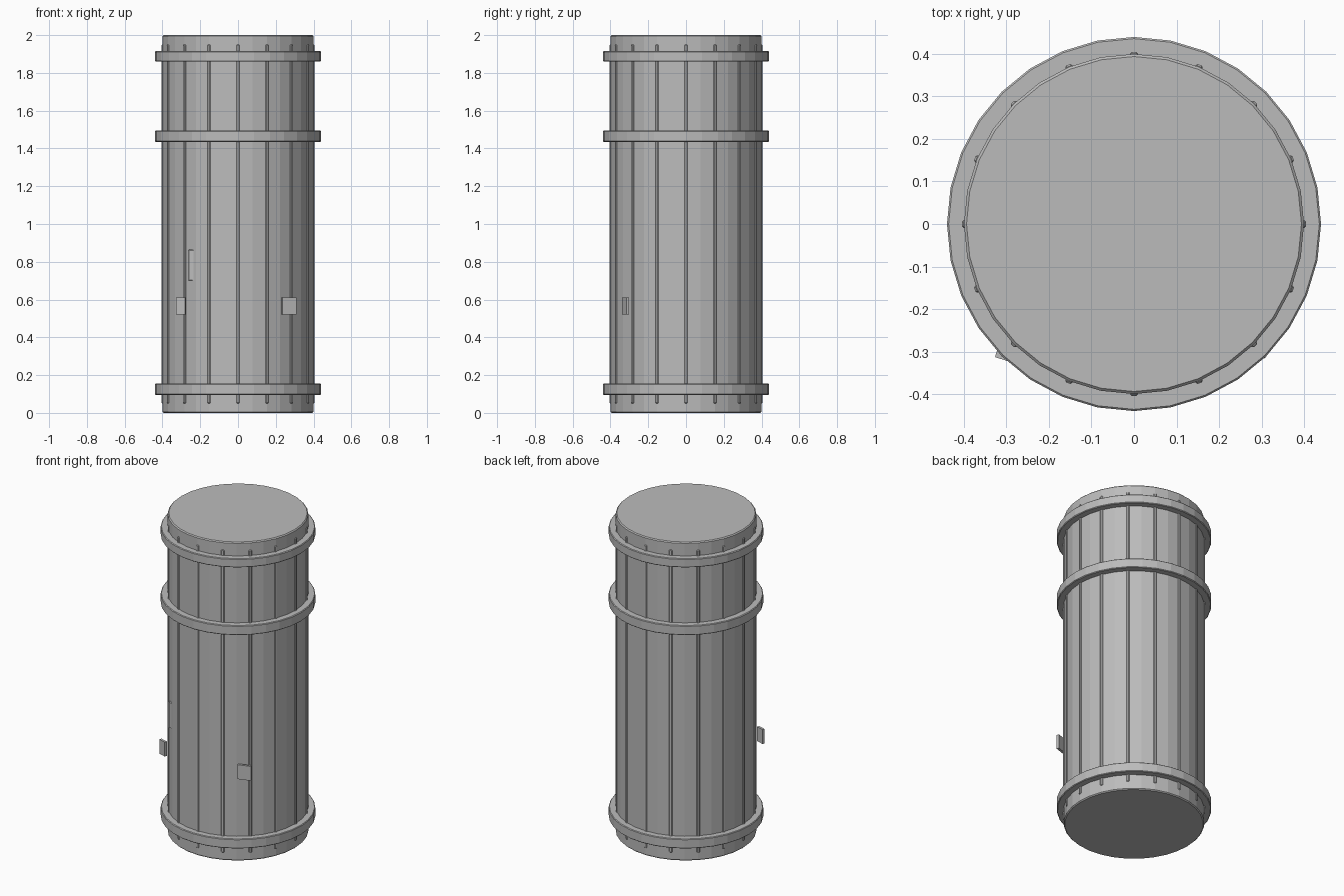
import bpy
import math
from mathutils import Vector

if "Cube" in bpy.data.objects:
    bpy.data.objects.remove(bpy.data.objects["Cube"], do_unlink=True)

# One plain grey for the whole canister
grey = bpy.data.materials.new("grey_metal")
grey.use_nodes = True
colour = (0.5, 0.5, 0.5, 1.0)
grey.diffuse_color = colour
grey.node_tree.nodes["Principled BSDF"].inputs["Base Color"].default_value = colour

SIDES = 32
BODY_R = 0.4
RING_R = 0.44


def finish(obj, name, bevel=0.0):
    obj.name = name
    obj.data.materials.append(grey)
    if bevel:
        mod = obj.modifiers.new("edge_bevel", "BEVEL")
        mod.width = bevel
        mod.segments = 1
        mod.limit_method = "ANGLE"
        mod.angle_limit = math.radians(40)
    return obj


def drum(name, radius, bottom, top, bevel):
    bpy.ops.mesh.primitive_cylinder_add(vertices=SIDES, radius=radius, depth=top - bottom,
                                        location=(0, 0, (bottom + top) / 2))
    return finish(bpy.context.object, name, bevel)


def block(name, centre, size, turn, bevel=0.0):
    bpy.ops.mesh.primitive_cube_add(size=1, location=centre, rotation=(0, 0, turn))
    obj = bpy.context.object
    obj.scale = size
    bpy.ops.object.transform_apply(location=False, rotation=False, scale=True)
    return finish(obj, name, bevel)


def plate(name, corner, side, width, depth, bottom, top, bevel=0.0):
    """Turned plate placed by its outer front corner; side is -1 right, +1 left."""
    turn = side * math.radians(18)
    along = Vector((math.cos(turn), math.sin(turn), 0)) * -side
    inward = Vector((-math.sin(turn), math.cos(turn), 0))
    centre = Vector((*corner, (bottom + top) / 2)) + along * width / 2 + inward * depth / 2
    return block(name, centre, (width, depth, top - bottom), turn, bevel)


# Main cylinder
drum("body", BODY_R, 0, 2, 0.006)

# Three raised bands
for name, bottom, top in (("lower_band", 0.095, 0.155),
                          ("middle_band", 1.435, 1.495),
                          ("upper_band", 1.86, 1.915)):
    drum(name, RING_R, bottom, top, 0.004)

# Thin vertical ribs on every second corner of the body
for i in range(SIDES // 2):
    angle = i * math.tau / (SIDES // 2)
    block(f"rib_{i + 1}",
          (0.396 * math.cos(angle), 0.396 * math.sin(angle), 1.0),
          (0.018, 0.018, 1.9), angle, 0.004)

# Small plates near the foot and a partly sunk panel
plate("left_plate", (0.31, -0.315), 1, 0.079, 0.015, 0.52, 0.61)
plate("right_plate", (-0.327, -0.313), -1, 0.05, 0.015, 0.52, 0.61)
plate("sunk_panel", (-0.264, -0.312), -1, 0.12, 0.03, 0.70, 0.865, 0.004)
